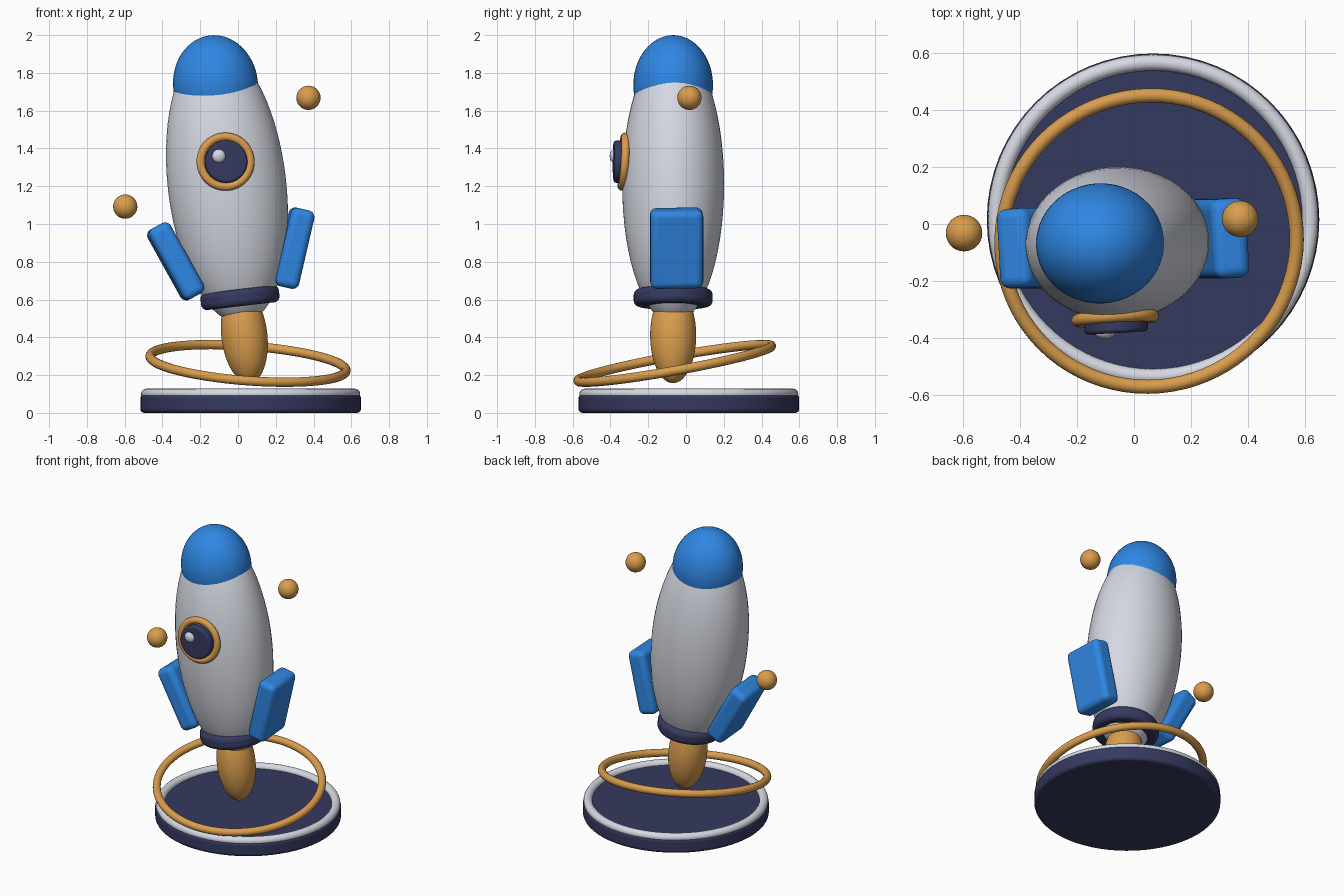
import bpy
import math
from mathutils import Matrix, Vector

if "Cube" in bpy.data.objects:
    bpy.data.objects.remove(bpy.data.objects["Cube"], do_unlink=True)


def material(name, colour):
    mat = bpy.data.materials.new(name)
    mat.use_nodes = True
    mat.diffuse_color = (*colour, 1)
    mat.node_tree.nodes["Principled BSDF"].inputs["Base Color"].default_value = (*colour, 1)
    return mat


NAVY = material("navy", (0.036, 0.042, 0.115))
WHITE = material("off_white", (0.67, 0.69, 0.76))
BLUE = material("bright_blue", (0.028, 0.24, 0.77))
GOLD = material("gold", (0.70, 0.34, 0.075))


def rot(axis, degrees):
    return Matrix.Rotation(math.radians(degrees), 4, axis)


def finish(name, mat, loc, turn, size=(1, 1, 1), bevel=0):
    """Name, scale, bevel, shade and place the active primitive."""
    ob = bpy.context.object
    ob.name = name
    ob.data.materials.append(mat)
    ob.data.transform(Matrix.Diagonal((*size, 1)))
    if bevel:
        mod = ob.modifiers.new("rounded_edges", "BEVEL")
        mod.width = bevel
        mod.segments = 5
        mod.limit_method = "ANGLE"
    bpy.ops.object.shade_smooth_by_angle(angle=math.radians(40))
    ob.matrix_world = Matrix.Translation(loc) @ turn
    return ob


def ellipsoid(name, mat, loc, size, turn=Matrix()):
    bpy.ops.mesh.primitive_uv_sphere_add(segments=48, ring_count=32, radius=1)
    return finish(name, mat, loc, turn, size)


def disc(name, mat, loc, radius, depth, bevel, turn=Matrix()):
    bpy.ops.mesh.primitive_cylinder_add(vertices=64, radius=radius, depth=depth)
    return finish(name, mat, loc, turn, bevel=bevel)


def ring(name, mat, loc, major, minor, turn=Matrix()):
    bpy.ops.mesh.primitive_torus_add(major_radius=major, minor_radius=minor,
                                     major_segments=80, minor_segments=16)
    return finish(name, mat, loc, turn)


# Stand
disc("base", NAVY, (0.067, 0.015, 0.05), 0.584, 0.1, 0.022)
ring("base_rim", WHITE, (0.067, 0.015, 0.1), 0.552, 0.028)

# Tilted ring around the exhaust
normal = Vector((0.075, -0.18, 1))
ring("orbit_ring", GOLD, (0.053, -0.06, 0.262), 0.52, 0.025,
     normal.to_track_quat("Z", "Y").to_matrix().to_4x4())

# Rocket, leaning to one side and turned a little
YAW = rot("Z", 3.5)
LEAN = rot("Y", -6.6) @ YAW


def on_axis(z):
    return (0.01 - 0.115 * (z - 0.615), -0.068, z)


ellipsoid("flame", GOLD, on_axis(0.41), (0.122, 0.122, 0.254), LEAN)
disc("collar", NAVY, on_axis(0.61), 0.209, 0.09, 0.03, LEAN)
ellipsoid("body", WHITE, on_axis(1.21), (0.314, 0.27, 0.74), LEAN)
ellipsoid("nose_cone", BLUE, on_axis(1.735), (0.225, 0.211, 0.265), LEAN)

# Porthole
ring("porthole_frame", GOLD, (-0.066, -0.331, 1.33), 0.132, 0.022, YAW @ rot("X", 86.5))
disc("porthole_glass", NAVY, (-0.063, -0.357, 1.33), 0.112, 0.052, 0.014, YAW @ rot("X", 90))
ellipsoid("glass_highlight", WHITE, (-0.102, -0.38, 1.36), (0.036, 0.024, 0.036), YAW)

# Fins
for name, loc, angle in (("right_fin", (-0.33, -0.085, 0.802), -29),
                         ("left_fin", (0.296, -0.05, 0.872), 13)):
    bpy.ops.mesh.primitive_cube_add(size=1)
    finish(name, BLUE, loc, rot("Y", angle) @ YAW, (0.127, 0.28, 0.425), 0.036)

# Floating balls
for name, loc in (("right_ball", (-0.597, -0.032, 1.092)), ("left_ball", (0.373, 0.018, 1.668))):
    ellipsoid(name, GOLD, loc, (0.064, 0.064, 0.064))
